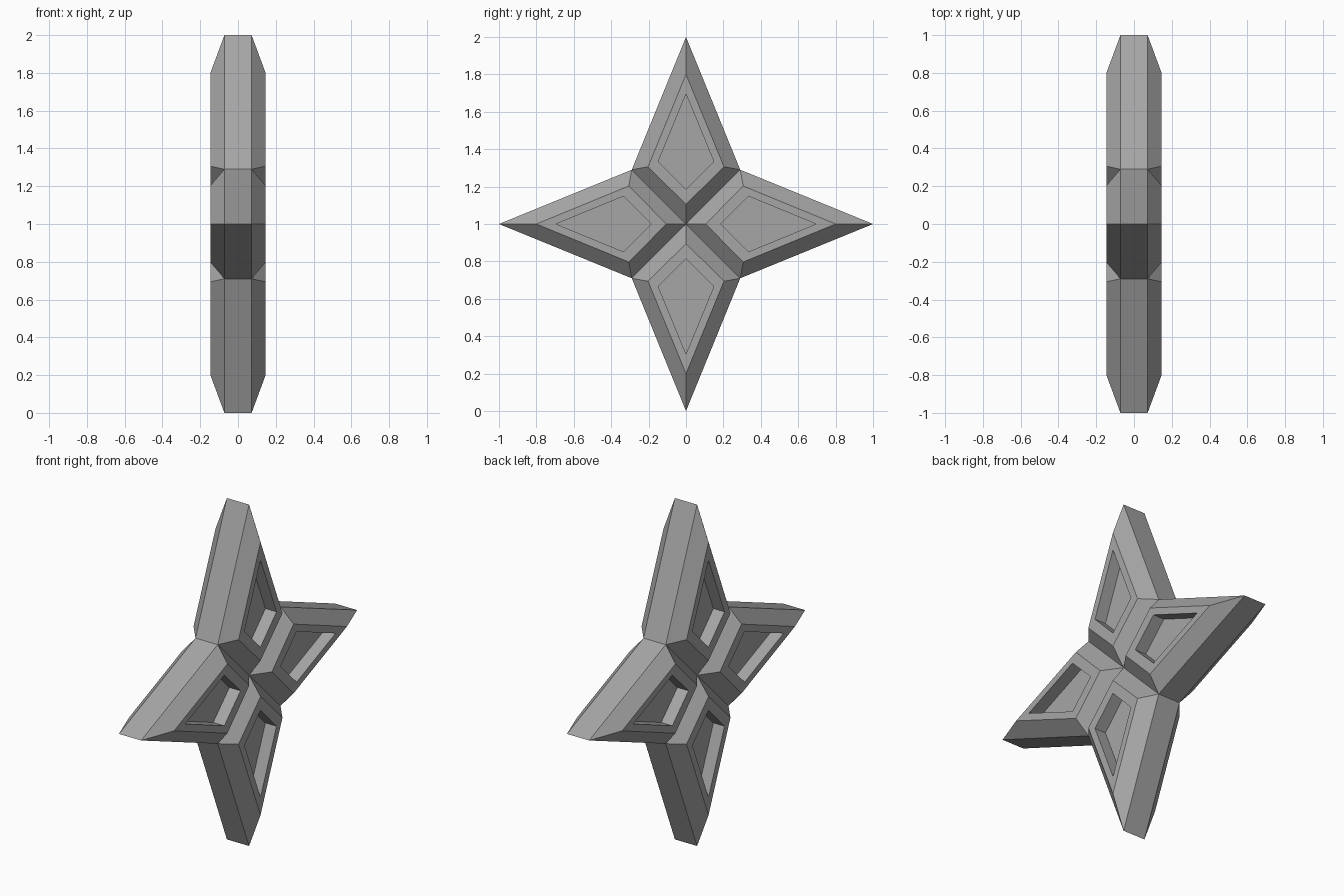
import bpy
import bmesh
from math import pi
from mathutils import Matrix

default = bpy.data.objects.get("Cube")
if default:
    bpy.data.objects.remove(default, do_unlink=True)

# Single grey material
grey = bpy.data.materials.new("stone_grey")
grey.use_nodes = True
colour = (0.38, 0.38, 0.38, 1)
grey.diffuse_color = colour
grey.node_tree.nodes["Principled BSDF"].inputs["Base Color"].default_value = colour

# Kite rings of one arm, from its outer edge to the recess floor:
# (half thickness, inner point, corner half width, corner height, tip)
RINGS = [
    (0.072, 0.0, 0.29, 0.29, 1.0),
    (0.146, 0.105, 0.203, 0.306, 0.8),
    (0.146, 0.185, 0.148, 0.335, 0.695),
    (0.074, 0.185, 0.148, 0.335, 0.695),
]


def kite(bm, side, ring, turn):
    x, inner, width, height, tip = ring
    points = [(0, inner), (width, height), (0, tip), (-width, height)]
    return [bm.verts.new(turn @ Matrix.Translation((side * x, y, z)).to_translation())
            for y, z in points]


def bridge(bm, a, b, edges=range(4)):
    for i in edges:
        j = (i + 1) % 4
        bm.faces.new((a[i], a[j], b[j], b[i]))


bm = bmesh.new()
for arm in range(4):
    turn = Matrix.Rotation(arm * pi / 2, 3, 'X')
    rims = []
    for side in (-1, 1):
        # Bevel, flat border, recess wall and recess floor
        rings = [kite(bm, side, ring, turn) for ring in RINGS]
        for a, b in zip(rings, rings[1:]):
            bridge(bm, a, b)
        bm.faces.new(rings[-1])
        rims.append(rings[0])
    # Outer walls towards the tip
    bridge(bm, rims[0], rims[1], (1, 2))

# Weld the arms into one closed star
bmesh.ops.remove_doubles(bm, verts=bm.verts, dist=0.0005)
bmesh.ops.recalc_face_normals(bm, faces=bm.faces)
mesh = bpy.data.meshes.new("four_point_star")
bm.to_mesh(mesh)
bm.free()
mesh.materials.append(grey)

star = bpy.data.objects.new("four_point_star", mesh)
star.location.z = 1
bpy.context.collection.objects.link(star)
